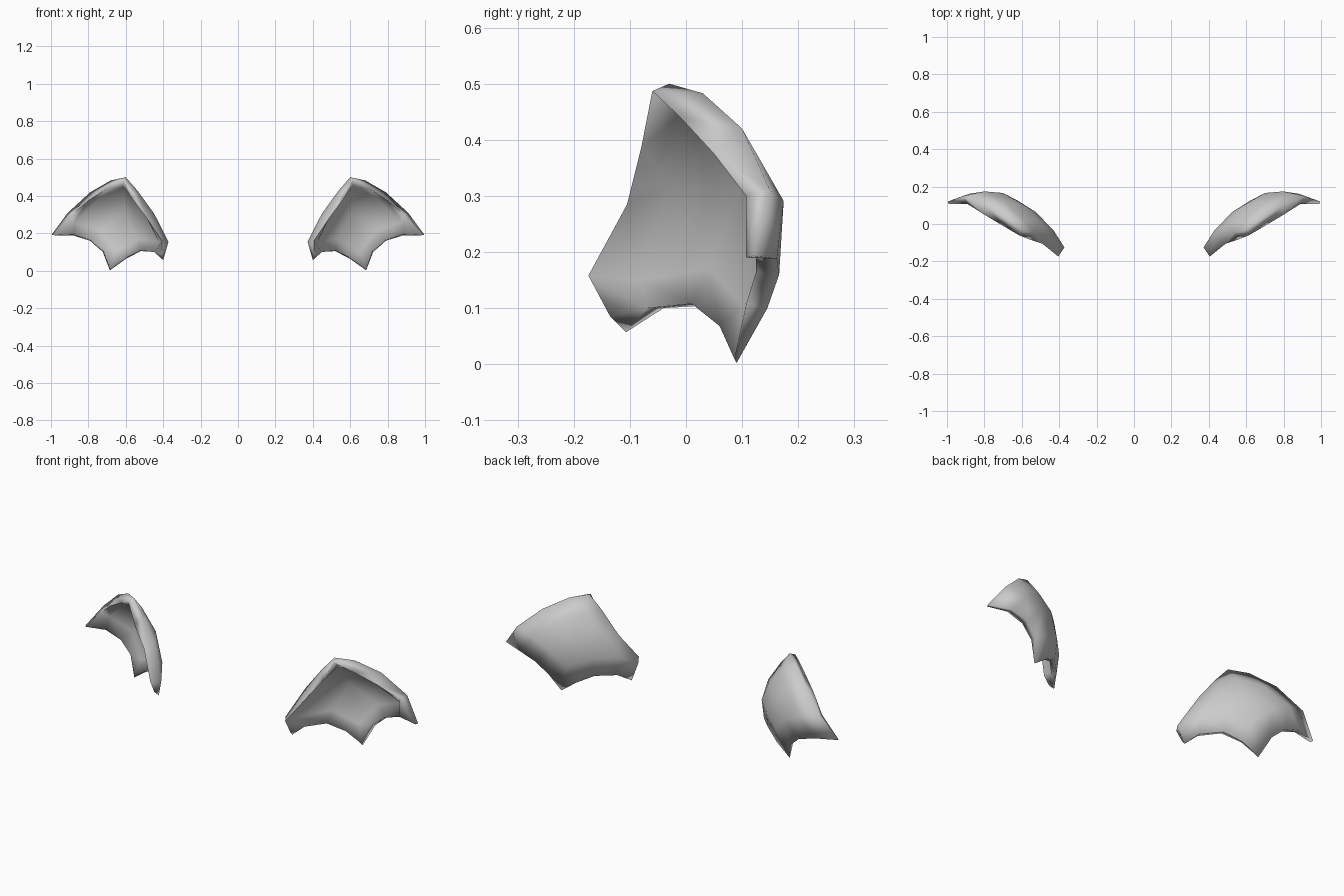
import bpy, bmesh, math
from mathutils import Vector

if "Cube" in bpy.data.objects:
    bpy.data.objects.remove(bpy.data.objects["Cube"])

# Border curves of one wing: apex->inner tip, apex->outer tip,
# inner tip->middle tip, outer tip->middle tip (5 points each, shared corners)
BACK = dict(
    A=(.60, -.03, .50), I=(.40, -.107, .057), O=(.996, .12, .193), M=(.685, .09, .002),
    AI=[(.535, -.045, .425), (.448, -.065, .305), (.372, -.125, .155)],
    AO=[(.68, .03, .483), (.79, .10, .42), (.91, .15, .31)],
    IM=[(.44, -.04, .10), (.52, .04, .105), (.60, .08, .063)],
    OM=[(.88, .162, .188), (.79, .166, .16), (.723, .145, .10)])
FRONT = dict(
    A=(.615, -.06, .487), I=(.408, -.135, .085), O=(.99, .107, .19), M=(.682, .086, .01),
    AI=[(.565, -.08, .385), (.49, -.105, .285), (.405, -.174, .158)],
    AO=[(.70, -.01, .44), (.80, .05, .375), (.89, .107, .30)],
    IM=[(.448, -.07, .10), (.525, .01, .108), (.605, .06, .068)],
    OM=[(.88, .125, .195), (.79, .125, .165), (.72, .108, .11)])


def edge(ring, name):
    return [Vector(p) for p in [ring[name[0]], *ring[name], ring[name[1]]]]


def along(pts, t):
    i = min(int(t * 4), 3)
    return pts[i].lerp(pts[i + 1], t * 4 - i)


def patch(ring, u, v):
    """Coons patch spanned by the four border curves."""
    ai, ao, im, om = (edge(ring, n) for n in ("AI", "AO", "IM", "OM"))
    ruled = along(ai, u).lerp(along(om, u), v) + along(ao, v).lerp(along(im, v), u)
    return ruled - ai[0].lerp(ai[4], u).lerp(ao[4].lerp(im[4], u), v)


bm = bmesh.new()


def grid(ring, params, shape):
    g = [[bm.verts.new(shape(ring, u, v, 0 < i < 4 and 0 < j < 4))
          for j, v in enumerate(params)] for i, u in enumerate(params)]
    for i in range(4):
        for j in range(4):
            bm.faces.new((g[i][j], g[i + 1][j], g[i + 1][j + 1], g[i][j + 1]))
    loop = [(i, 0) for i in range(4)] + [(4, j) for j in range(4)]
    loop += [(i, 4) for i in range(4, 0, -1)] + [(0, j) for j in range(4, 0, -1)]
    return [g[i][j] for i, j in loop]


def bulged(u, v):
    b = 16 * u * (1 - u) * v * (1 - v)
    return patch(BACK, u, v) + Vector((-.004, .006, .003)) * b


# Convex back, and concave front recessed behind its lip
back = grid(BACK, (0, .25, .5, .75, 1), lambda r, u, v, inner: bulged(u, v))
front = grid(FRONT, (0, .25, .5, .75, 1), lambda r, u, v, inner:
             bulged(.5 + (u - .5) * 1.35, .5 + (v - .5) * 1.35) + Vector((.007, -.014, 0))
             if inner else patch(r, u, v))

# Rim joining front lip and back
for k in range(16):
    n = (k + 1) % 16
    bm.faces.new((back[k], back[n], front[n], front[k]))
bmesh.ops.recalc_face_normals(bm, faces=bm.faces)

mesh = bpy.data.meshes.new("wings")
bm.to_mesh(mesh)
bm.free()
wings = bpy.data.objects.new("wings", mesh)
bpy.context.collection.objects.link(wings)
bpy.context.view_layer.objects.active = wings
wings.select_set(True)
bpy.ops.object.shade_smooth_by_angle(angle=math.radians(110))

# Mirrored pair
mirror = wings.modifiers.new("mirror", 'MIRROR')
mirror.use_mirror_merge = False
